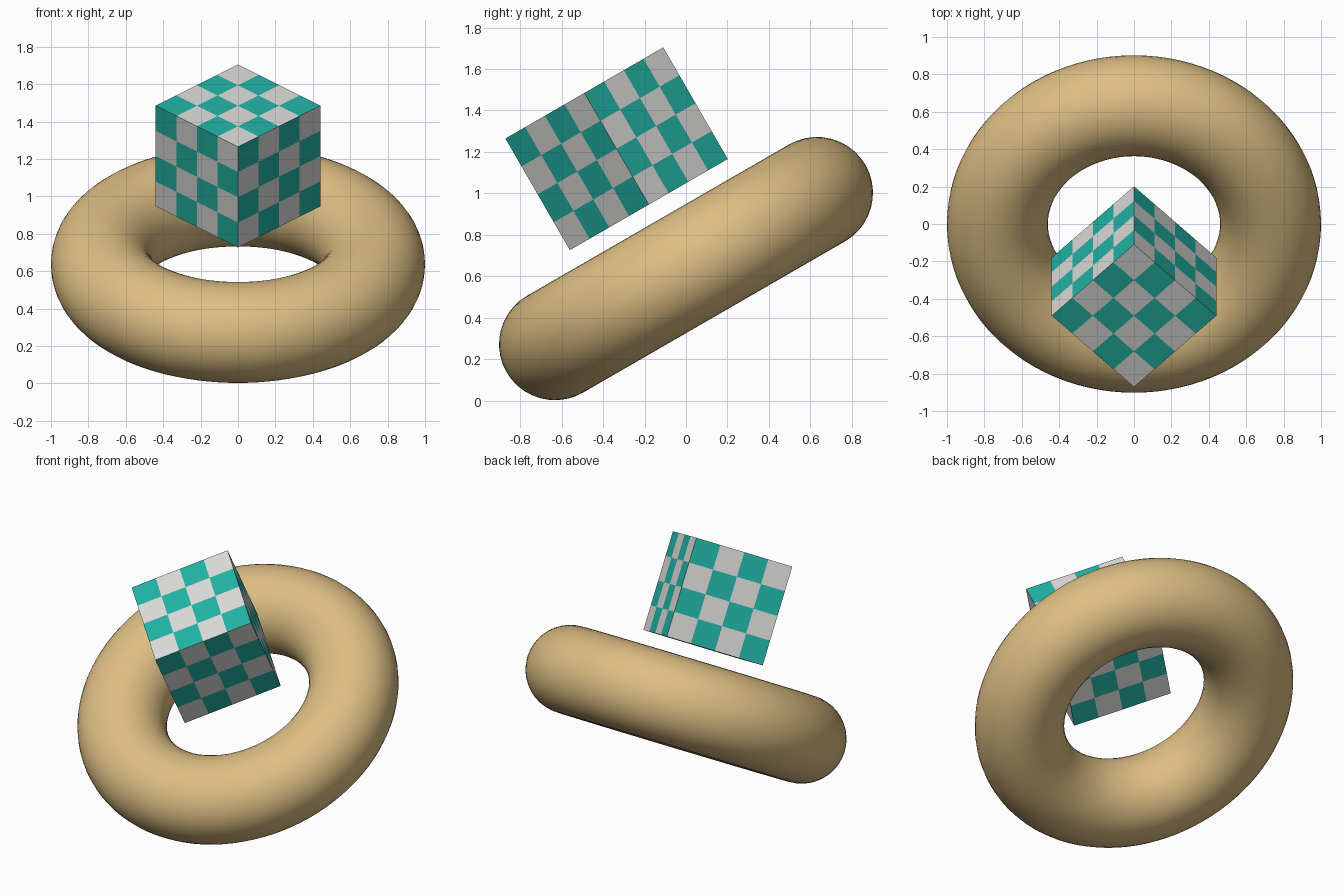
import bpy, bmesh
from math import radians, floor
from mathutils import Matrix

default = bpy.data.objects.get("Cube")
if default:
    bpy.data.objects.remove(default, do_unlink=True)


def material(name, rgb):
    mat = bpy.data.materials.new(name)
    mat.use_nodes = True
    mat.diffuse_color = (*rgb, 1)
    mat.node_tree.nodes["Principled BSDF"].inputs["Base Color"].default_value = (*rgb, 1)
    return mat


tan = material("tan", (0.73, 0.52, 0.23))
pale_grey = material("pale grey", (0.70, 0.70, 0.69))
teal = material("teal", (0.016, 0.445, 0.37))

TILT = radians(30)

# Ring: smooth torus tilted up towards the back
bpy.ops.mesh.primitive_torus_add(
    major_radius=0.73, minor_radius=0.27, major_segments=96, minor_segments=40,
    location=(0, 0, 0.637), rotation=(TILT, 0, 0))
ring = bpy.context.object
ring.name = ring.data.name = "ring"
ring.data.materials.append(tan)
bpy.ops.object.shade_smooth()

# Checkered cube: turned corner-forward and tilted with the ring
SIDE, CELLS = 0.622, 4
bm = bmesh.new()
bmesh.ops.create_cube(bm, size=SIDE)
bmesh.ops.subdivide_edges(bm, edges=bm.edges[:], cuts=CELLS - 1, use_grid_fill=True)
bm.normal_update()

# Checker colours: cell parity, flipped on opposite sides
for face in bm.faces:
    n = face.normal
    centre = face.calc_center_median()
    cells = sum(floor((c / SIDE + 0.5) * CELLS + 0.01) for c in centre)
    flipped = n.x - n.y + n.z > 0
    face.material_index = int(cells % 2 == int(flipped))

mesh = bpy.data.meshes.new("checkered_cube")
bm.to_mesh(mesh)
bm.free()
mesh.materials.append(pale_grey)
mesh.materials.append(teal)
cube = bpy.data.objects.new("checkered_cube", mesh)
bpy.context.collection.objects.link(cube)
cube.matrix_world = (Matrix.Translation((0, -0.335, 1.215))
                     @ Matrix.Rotation(TILT, 4, 'X')
                     @ Matrix.Rotation(radians(45), 4, 'Z'))
